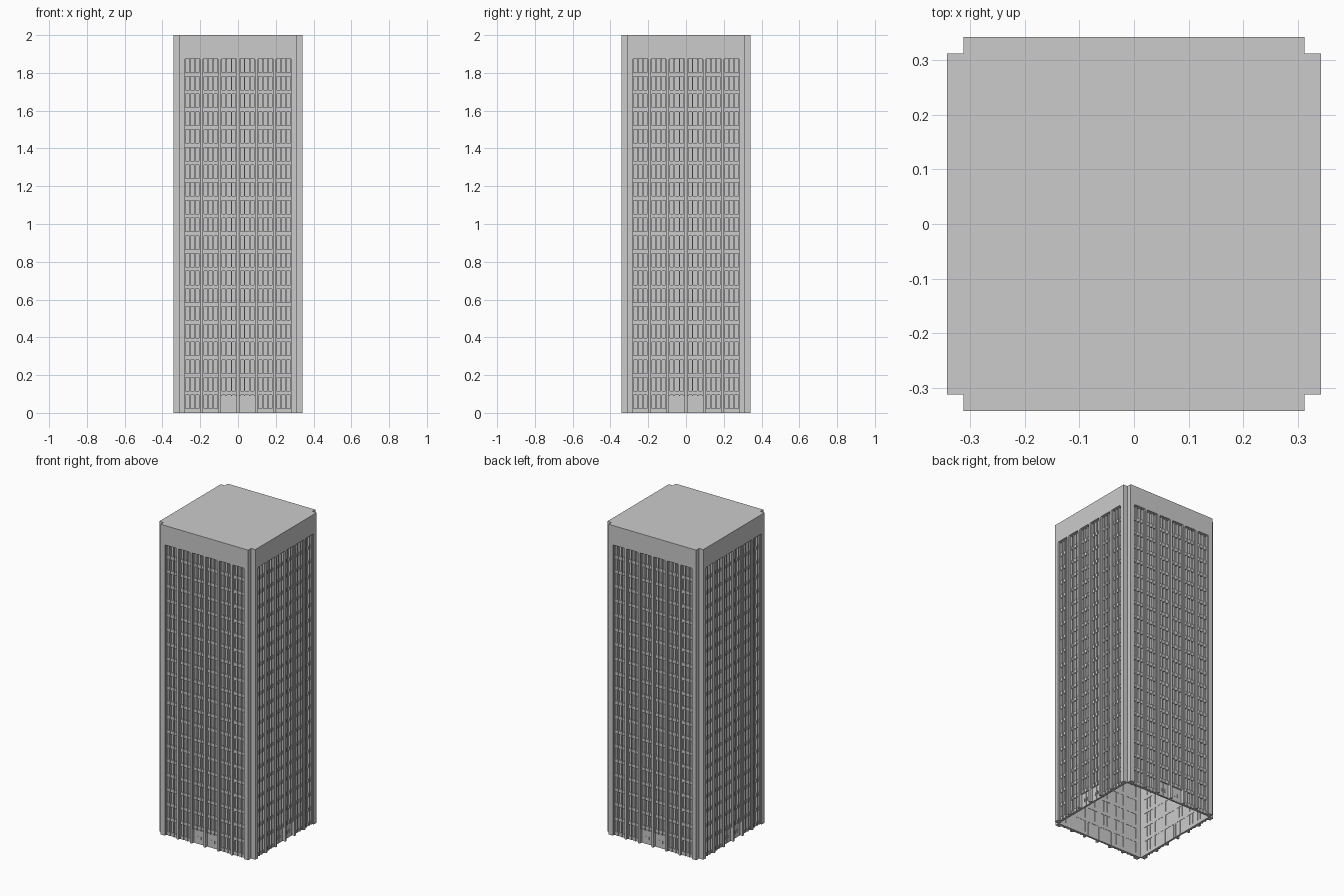
import bpy, bmesh
from math import pi, sin, cos
from mathutils import Matrix

if "Cube" in bpy.data.objects:
    bpy.data.objects.remove(bpy.data.objects["Cube"])

OUT, IN = 0.342, 0.312          # outer face and inner face of each facade slab
TOP, BAY_TOP = 2.0, 1.875
FLOORS = 20
FLOOR_H = BAY_TOP / FLOORS
HALF = 0.0415                   # half width of a bay
BAYS = [(i - 2.5) * 0.0965 for i in range(6)]
DOOR_H = 0.09


def box(bm, x0, x1, y0, y1, z0, z1):
    m = Matrix.Translation(((x0 + x1) / 2, (y0 + y1) / 2, (z0 + z1) / 2))
    m = m @ Matrix.Diagonal((x1 - x0, y1 - y0, z1 - z0, 1))
    bmesh.ops.create_cube(bm, size=1, matrix=m)


def finish(bm, name):
    bmesh.ops.recalc_face_normals(bm, faces=bm.faces)
    me = bpy.data.meshes.new(name)
    bm.to_mesh(me)
    bm.free()
    return me


def frame_mesh():
    # Comb-shaped slab: piers, top band, bays with softly rounded heads
    r = 0.007
    pts = [(-IN, TOP), (-IN, 0)]
    for c in BAYS:
        pts.append((c - HALF, 0))
        for k in range(4):
            a = pi - k * pi / 6
            pts.append((c - HALF + r + r * cos(a), BAY_TOP - r + r * sin(a)))
        for k in range(4):
            a = pi / 2 - k * pi / 6
            pts.append((c + HALF - r + r * cos(a), BAY_TOP - r + r * sin(a)))
        pts.append((c + HALF, 0))
    pts += [(IN, 0), (IN, TOP)]
    bm = bmesh.new()
    f = bm.faces.new([bm.verts.new((x, -OUT, z)) for x, z in pts])
    ext = bmesh.ops.extrude_face_region(bm, geom=[f], use_keep_orig=True)
    verts = [g for g in ext["geom"] if isinstance(g, bmesh.types.BMVert)]
    bmesh.ops.translate(bm, verts=verts, vec=(0, OUT - IN, 0))
    return finish(bm, "facade_frame")


def glass_mesh():
    # Window panes, recessed behind the piers
    bm = bmesh.new()
    for c in BAYS:
        box(bm, c - HALF, c + HALF, -OUT + 0.023, -IN - 0.002, 0, BAY_TOP)
    return finish(bm, "window_glass")


def grid_mesh():
    # Floor spandrels and vertical mullions
    bm = bmesh.new()
    for i, c in enumerate(BAYS):
        door = i in (2, 3)
        for n in range(1 if door else 0, FLOORS):
            z = n * FLOOR_H
            box(bm, c - HALF, c + HALF, -OUT + 0.015, -IN, z, z + 0.022)
        z0 = DOOR_H if door else 0
        for x in (-HALF + 0.003, -HALF / 3, HALF / 3, HALF - 0.003):
            box(bm, c + x - 0.003, c + x + 0.003, -OUT + 0.01, -IN,
                z0, BAY_TOP - 0.002)
    return finish(bm, "window_grid")


def door_mesh():
    # Double entrance doors in the two middle bays, with handles
    bm = bmesh.new()
    for c in BAYS[2:4]:
        for s in (-1, 1):
            a, b = sorted((c + s * 0.001, c + s * (HALF - 0.004)))
            box(bm, a, b, -OUT + 0.018, -IN, 0, DOOR_H)
            h = c + s * 0.011
            box(bm, h - 0.002, h + 0.002, -OUT + 0.014, -OUT + 0.019,
                0.03, 0.05)
    return finish(bm, "entrance_doors")


# Four identical facades turned about the centre
meshes = [frame_mesh(), glass_mesh(), grid_mesh(), door_mesh()]
for i, side in enumerate(("front", "right", "back", "left")):
    for me in meshes:
        ob = bpy.data.objects.new(f"{side}_{me.name}", me)
        ob.rotation_euler.z = i * pi / 2
        bpy.context.collection.objects.link(ob)

# Roof plate between the facades; the base stays open
bm = bmesh.new()
box(bm, -IN, IN, -IN, IN, TOP - 0.01, TOP)
bpy.context.collection.objects.link(
    bpy.data.objects.new("roof", finish(bm, "roof")))
